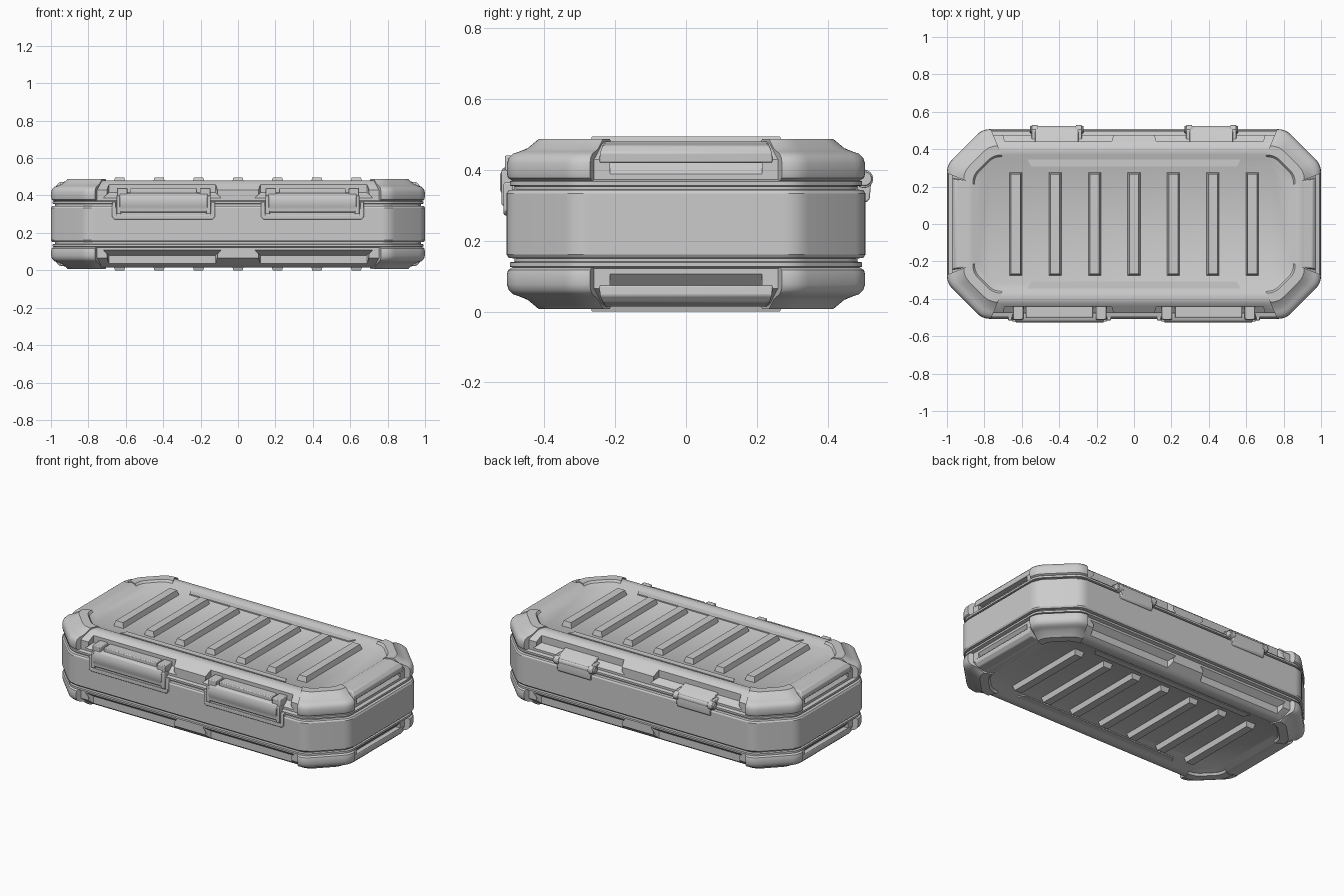
import bpy, bmesh, math

if "Cube" in bpy.data.objects:
    bpy.data.objects.remove(bpy.data.objects["Cube"])

HEIGHT = 0.495
BOTH = (1, -1)


def finish(name, verts, faces, copies=((1, 1, 1),), bevel=0.0, smooth=30):
    """Mesh object with mirrored copies; z is mirrored about mid height."""
    bm = bmesh.new()
    for sx, sy, sz in copies:
        vs = [bm.verts.new((x * sx, y * sy, z if sz > 0 else HEIGHT - z)) for x, y, z in verts]
        for f in faces:
            bm.faces.new([vs[i] for i in f])
    bmesh.ops.recalc_face_normals(bm, faces=bm.faces)
    me = bpy.data.meshes.new(name)
    bm.to_mesh(me)
    bm.free()
    ob = bpy.data.objects.new(name, me)
    bpy.context.collection.objects.link(ob)
    if bevel:
        m = ob.modifiers.new("bevel", 'BEVEL')
        m.width, m.segments, m.limit_method = bevel, 2, 'ANGLE'
    if smooth:
        shade(ob, smooth)
    return ob


def shade(ob, angle=30):
    bpy.ops.object.select_all(action='DESELECT')
    ob.select_set(True)
    bpy.context.view_layer.objects.active = ob
    bpy.ops.object.shade_smooth_by_angle(angle=math.radians(angle))


def grid(rings, closed):
    """Skin rings of equal length, capping both ends."""
    n = len(rings[0])
    verts = [p for r in rings for p in r]
    faces = [tuple(range(n)), tuple(range(len(verts) - n, len(verts)))]
    for i in range(len(rings) - 1):
        for j in range(n if closed else n - 1):
            k = (j + 1) % n
            faces.append((i * n + j, i * n + k, (i + 1) * n + k, (i + 1) * n + j))
    return verts, faces


def prism(a, b):
    return grid([a, b], True)


def box(name, x, y, z, copies=((1, 1, 1),), bevel=0.005):
    rect = lambda zz: [(x[0], y[0], zz), (x[1], y[0], zz), (x[1], y[1], zz), (x[0], y[1], zz)]
    return finish(name, *prism(rect(z[0]), rect(z[1])), copies, bevel)


def rod(name, x, y, z, r, copies):
    ring = lambda xx: [(xx, y + r * math.cos(t * math.pi / 8), z + r * math.sin(t * math.pi / 8))
                       for t in range(16)]
    return finish(name, *prism(ring(x[0]), ring(x[1])), copies, 0.003, 40)


def corner(d):
    """Rounded, chamfered corner of the plan outline, inset by d."""
    X, Y, c = 1 - d, 0.507 - d, 0.19 - 0.586 * d
    e, r, q = 0.045, 0.04, 0.04 * 0.707
    p1, p2 = (X, Y - c), (X - c, Y)
    arcs = [((X, p1[1] - r), p1, (X - q, p1[1] + q)), ((p2[0] + q, Y - q), p2, (p2[0] - r, Y))]
    pts = [(X, p1[1] - e)]
    for a, b, k in arcs:
        for i in range(6):
            t = i / 5
            pts.append(tuple((1 - t) ** 2 * a[m] + 2 * t * (1 - t) * b[m] + t * t * k[m] for m in (0, 1)))
    return pts + [(p2[0] - e, Y)]


def outline(d, z):
    c = corner(d)
    loop = c + [(-x, y) for x, y in reversed(c)]
    loop += [(-x, -y) for x, y in loop]
    return [(x, y, z) for x, y in loop]


# Shell: body band, seam grooves, sloped lid and base, recessed panels
half = [(0, 0.334), (0.006, 0.343), (0.022, 0.345), (0.022, 0.354), (0.009, 0.356), (0.009, 0.368),
        (0.03, 0.373), (0.03, 0.43), (0.085, 0.474), (0.105, 0.48), (0.137, 0.48),
        (0.167, 0.464)]
section = [(d, HEIGHT - z) for d, z in reversed(half)] + half
shell = finish("case_shell", *grid([outline(d, z) for d, z in section], True), smooth=0)

# Pockets along the long sides and slots at the ends
def pocket(x0, x1, s):
    prof = [(0.482, 0.383), (0.44, 0.415), (0.44, 0.53), (0.56, 0.53), (0.56, 0.383)]
    tap = [0, 0.035, 0.035, 0, 0]
    return prism([(x0 + t, y, z) for (y, z), t in zip(prof, tap)],
                 [(x1 - t, y, z) for (y, z), t in zip(prof, tap)])


slot_prof = [(0.975, 0.383), (0.94, 0.42), (1.05, 0.42), (1.05, 0.383)]
slot = prism([(x, -0.215, z) for x, z in slot_prof], [(x, 0.215, z) for x, z in slot_prof])
ALL8 = [(a, b, c) for a in BOTH for b in BOTH for c in BOTH]
ENDS = [(a, 1, c) for a in BOTH for c in BOTH]
cutters = [finish("pocket_cutter", *pocket(0.085, 0.725, 1), ALL8, smooth=0),
           finish("slot_cutter", *slot, ENDS, smooth=0)]
bpy.context.view_layer.objects.active = shell
for cut in cutters:
    cut.hide_render = True
    m = shell.modifiers.new("cut", 'BOOLEAN')
    m.operation, m.object, m.solver = 'DIFFERENCE', cut, 'EXACT'
    bpy.ops.object.modifier_apply(modifier=m.name)
    bpy.data.objects.remove(cut)
shade(shell)

# Padded corner bumpers, top and bottom
pad = [(0.05, 0.371), (0.014, 0.371), (0.004, 0.378), (0.001, 0.39), (0.001, 0.418), (0.006, 0.434),
       (0.018, 0.446), (0.036, 0.452), (0.06, 0.462), (0.09, 0.487), (0.138, 0.487),
       (0.152, 0.468), (0.152, 0.40)]
rows = list(zip(*[[(x, y, z) for x, y in corner(d)] for d, z in pad]))
finish("corner_bumpers", *grid(rows, True), ALL8, smooth=35)

# Raised plates at the ends
plate = [(0.92, 0.42), (0.972, 0.42), (0.974, 0.45), (0.955, 0.47), (0.89, 0.479), (0.88, 0.44)]
finish("end_plates", *prism([(x, -0.245 + max(0, z - 0.45) * 0.5, z) for x, z in plate],
                            [(x, 0.245 - max(0, z - 0.45) * 0.5, z) for x, z in plate]),
       ENDS, 0.005)

# Ribs and edge strips on the panels
for i in range(-3, 4):
    x = i * 0.211
    lo = [(x + a * 0.036, b * 0.278, 0.455) for a, b in ((-1, -1), (1, -1), (1, 1), (-1, 1))]
    hi = [(x + a * 0.025, b * 0.266, HEIGHT) for a, b in ((-1, -1), (1, -1), (1, 1), (-1, 1))]
    finish("panel_rib", *prism(lo, hi), [(1, 1, 1), (1, 1, -1)])
strip = lambda z: [(-0.57, 0.345, z), (0.57, 0.345, z), (0.55, 0.308, z), (-0.55, 0.308, z)]
finish("panel_edge_strips", *prism(strip(0.455), strip(0.471)),
       [(1, b, c) for b in BOTH for c in BOTH])

# Front latches: surround, plate, pivot and tabs
LR = [(1, 1, 1), (-1, 1, 1)]
c = 0.398
u = [(-0.275, 0.365), (-0.275, 0.285), (-0.262, 0.272), (0.262, 0.272), (0.275, 0.285), (0.275, 0.365),
     (0.254, 0.365), (0.254, 0.294), (-0.254, 0.294), (-0.254, 0.365)]
finish("latch_surround", *prism([(c + x, -0.49, z) for x, z in u], [(c + x, -0.515, z) for x, z in u]),
       LR, 0.004)
lever = [(-0.475, 0.31), (-0.512, 0.308), (-0.521, 0.316), (-0.521, 0.335), (-0.526, 0.345),
         (-0.526, 0.385), (-0.518, 0.405), (-0.50, 0.413), (-0.475, 0.413)]
finish("latch_plate", *prism([(c - 0.235, y, z) for y, z in lever], [(c + 0.235, y, z) for y, z in lever]),
       LR, 0.003)
box("latch_top_bar", (c - 0.18, c + 0.18), (-0.50, -0.43), (0.405, 0.437), LR)
for s in BOTH:
    x = c + s * 0.222
    box("latch_tab", (x - 0.028, x + 0.028), (-0.512, -0.435), (0.375, 0.441), LR)
    box("latch_side_arm", (x + s * 0.018 - 0.012, x + s * 0.018 + 0.012), (-0.521, -0.48), (0.30, 0.40), LR, 0.004)

# Back hinges: leaf, knuckles and upper arm
c = 0.413
leaf = [(0.48, 0.312), (0.511, 0.309), (0.519, 0.318), (0.523, 0.365), (0.515, 0.396),
        (0.495, 0.408), (0.435, 0.43), (0.435, 0.39), (0.48, 0.37)]
finish("hinge_leaf", *prism([(c - 0.115, y, z) for y, z in leaf], [(c + 0.115, y, z) for y, z in leaf]),
       LR, 0.004)
rod("hinge_pin", (c - 0.143, c + 0.143), 0.505, 0.375, 0.02, LR)
for s in BOTH:
    x = c + s * 0.118
    rod("hinge_knuckle", (x - 0.016, x + 0.016), 0.503, 0.375, 0.026, LR)
    box("hinge_arm", (x - 0.016, x + 0.016), (0.435, 0.505), (0.375, 0.405), LR, 0.004)
